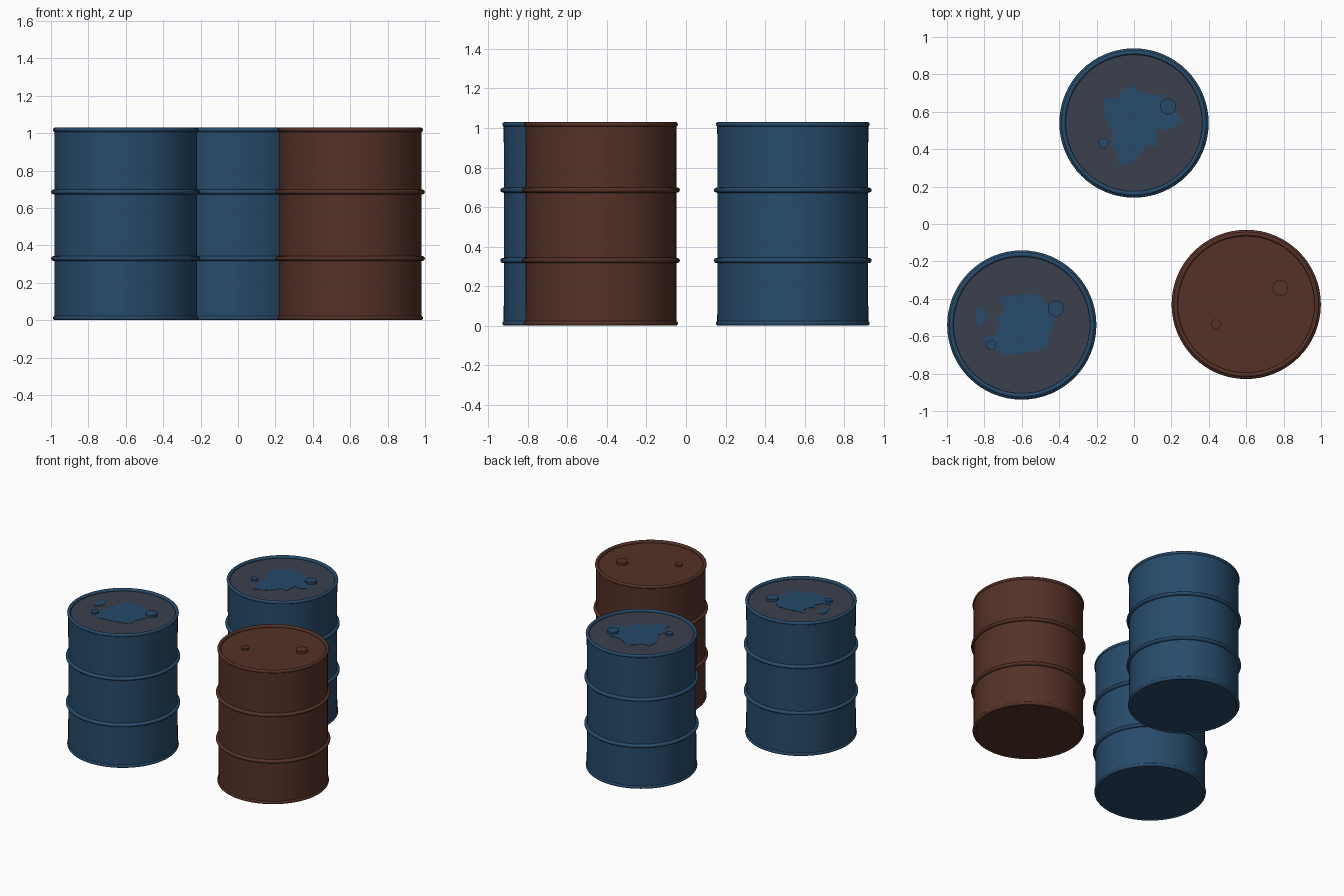
import bpy, bmesh, math

if "Cube" in bpy.data.objects:
    bpy.data.objects.remove(bpy.data.objects["Cube"])

def material(name, rgb):
    m = bpy.data.materials.new(name)
    m.diffuse_color = (*rgb, 1)
    m.use_nodes = True
    m.node_tree.nodes["Principled BSDF"].inputs["Base Color"].default_value = m.diffuse_color
    return m

BLUE = material("blue_paint", (0.020, 0.070, 0.145))
RUST = material("rust_brown", (0.090, 0.031, 0.020))
GREY = material("worn_grey", (0.043, 0.051, 0.073))

SEGMENTS = 64
LID_Z = 1.012


def finish(bm, name, mats, loc):
    bmesh.ops.recalc_face_normals(bm, faces=bm.faces)
    me = bpy.data.meshes.new(name)
    bm.to_mesh(me)
    bm.free()
    for m in mats:
        me.materials.append(m)
    ob = bpy.data.objects.new(name, me)
    ob.location = loc
    bpy.context.collection.objects.link(ob)
    bpy.ops.object.select_all(action='DESELECT')
    ob.select_set(True)
    bpy.context.view_layer.objects.active = ob
    bpy.ops.object.shade_smooth_by_angle(angle=math.radians(40))
    return ob


def bead(radius, z, r, start, end, steps=6):
    """Arc of profile points for a rolled rim or rib."""
    return [(radius + r * math.cos(math.radians(start + (end - start) * i / steps)),
             z + r * math.sin(math.radians(start + (end - start) * i / steps)))
            for i in range(steps + 1)]


def drum_body(name, loc, paint, lid):
    # half profile: base, bottom rim, two ribs, top rim, recessed lid
    profile = [(0, 0.006), (0.366, 0.006)]
    profile += bead(0.377, 0.012, 0.012, -150, 65, 9)
    for z in (0.33, 0.686):
        profile += [(0.381, z - 0.014)] + bead(0.387, z, 0.012, -80, 80) + [(0.381, z + 0.014)]
    profile += bead(0.377, 1.018, 0.012, -65, 180, 10)
    profile += [(0.365, LID_Z), (0, LID_Z)]
    bm = bmesh.new()
    vs = [bm.verts.new((r, 0, z)) for r, z in profile]
    es = [bm.edges.new(p) for p in zip(vs, vs[1:])]
    bmesh.ops.spin(bm, geom=vs + es, cent=(0, 0, 0), axis=(0, 0, 1),
                   angle=2 * math.pi, steps=SEGMENTS)
    bmesh.ops.remove_doubles(bm, verts=bm.verts, dist=1e-5)
    ob = finish(bm, name, [paint, lid], loc)
    # the lid is everything flat at lid height
    for p in ob.data.polygons:
        if abs(p.center.z - LID_Z) < 1e-4 and abs(p.normal.z) > 0.99:
            p.material_index = 1


def bung(name, loc, radius, top, paint):
    bm = bmesh.new()
    depth = top - LID_Z + 0.004
    bmesh.ops.create_cone(bm, cap_ends=True, segments=32, radius1=radius,
                          radius2=radius, depth=depth)
    finish(bm, name, [paint], (loc[0], loc[1], top - depth / 2))


def paint_patch(name, loc, outline, paint):
    # thin plate of surviving paint on the worn lid
    bm = bmesh.new()
    s = 0.01 / 1.875
    face = bm.faces.new([bm.verts.new((x * s, y * s, 0.0025)) for x, y in outline])
    face.normal_update()
    if face.normal.z < 0:
        face.normal_flip()
    ext = bmesh.ops.extrude_face_region(bm, geom=[face], use_keep_orig=True)
    for v in ext["geom"]:
        if isinstance(v, bmesh.types.BMVert):
            v.co.z = -0.001
    bmesh.ops.triangulate(bm, faces=bm.faces)
    finish(bm, name, [paint], (loc[0], loc[1], LID_Z))


# patch outlines relative to drum centre
LEFT = [(-25, 28), (-13, 29), (0, 31), (13, 31), (22, 26), (28, 13), (34, 5), (31, -3),
        (26, -10), (28, -17), (23, -24), (3, -28), (-17, -31), (-26, -25), (-37, -18),
        (-38, -12), (-27, -10), (-22, 0), (-26, 7), (-18, 13), (-19, 22)]
ISLAND = [(-46, 17), (-40, 18), (-35, 10), (-37, 2), (-43, -3), (-47, 10)]
BACK = [(-2, 38), (6, 32), (16, 28), (30, 29), (31, 20), (42, 10), (49, 1), (34, -8),
        (24, -6), (23, -16), (24, -24), (14, -21), (9, -28), (0, -38), (-10, -41),
        (-15, -44), (-16, -32), (-24, -20), (-19, -12), (-24, -3), (-31, 10),
        (-30, 25), (-19, 24), (-13, 32)]

for tag, x, y, paint, lid, patches in (
        ("left", -0.6, -0.54, BLUE, GREY, [LEFT, ISLAND]),
        ("back", 0.0, 0.54, BLUE, GREY, [BACK]),
        ("right", 0.6, -0.43, RUST, RUST, [])):
    drum_body(tag + "_drum", (x, y, 0), paint, lid)
    bung(tag + "_large_bung", (x + 0.182, y + 0.088), 0.042, 1.03, paint)
    bung(tag + "_small_bung", (x - 0.163, y - 0.107), 0.026, 1.028, paint)
    for i, outline in enumerate(patches):
        paint_patch(f"{tag}_lid_paint_{i + 1}", (x, y), outline, BLUE)
